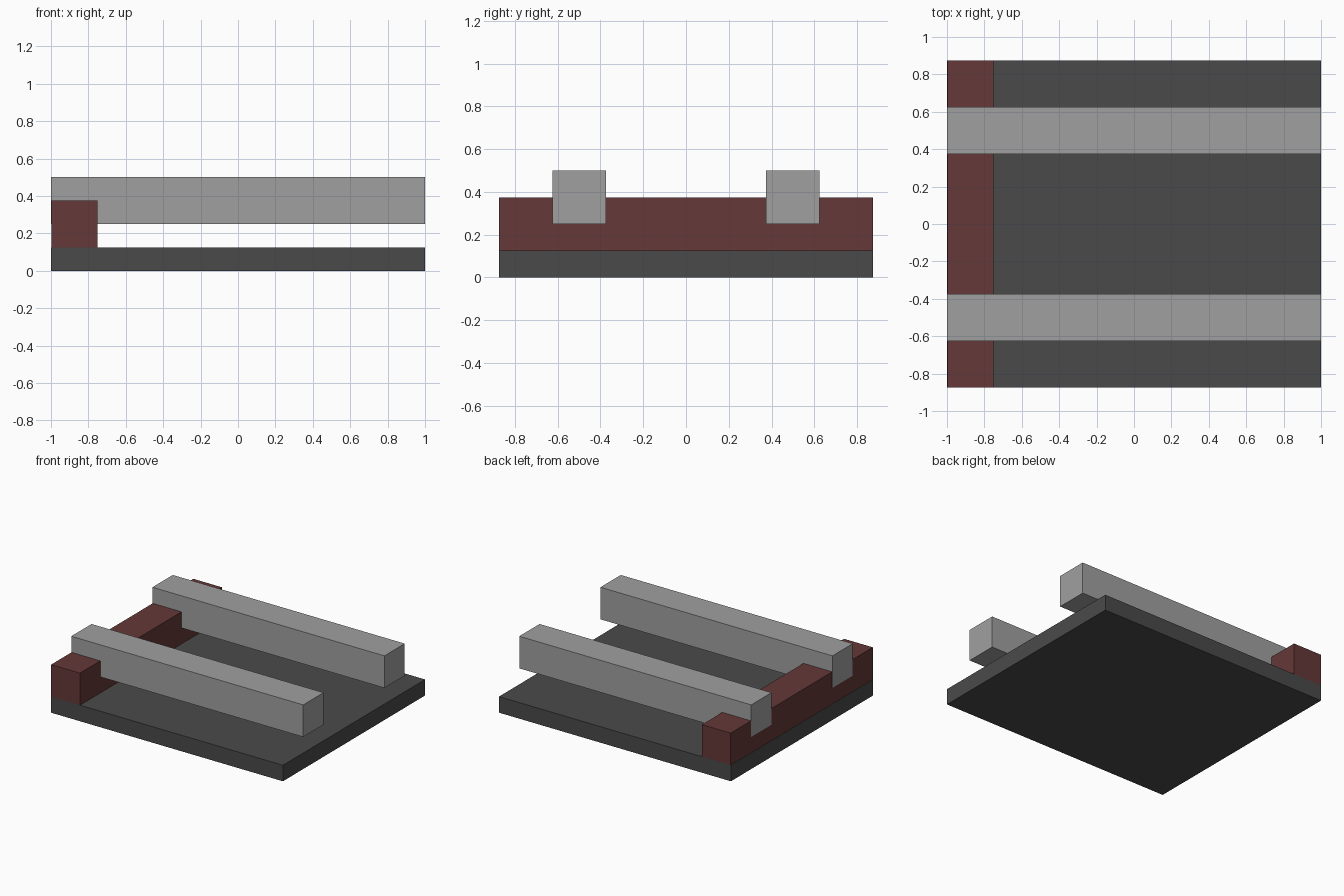
import bpy
import bmesh
from mathutils import Matrix

if "Cube" in bpy.data.objects:
    bpy.data.objects.remove(bpy.data.objects["Cube"])


def material(name, srgb):
    lin = [((c / 255 + 0.055) / 1.055) ** 2.4 for c in srgb]
    m = bpy.data.materials.new(name)
    m.diffuse_color = (*lin, 1)
    m.use_nodes = True
    m.node_tree.nodes["Principled BSDF"].inputs["Base Color"].default_value = m.diffuse_color
    return m


def box(name, lo, hi, mat):
    size = [b - a for a, b in zip(lo, hi)]
    mid = [(a + b) / 2 for a, b in zip(lo, hi)]
    bm = bmesh.new()
    bmesh.ops.create_cube(bm, size=1, matrix=Matrix.Translation(mid) @ Matrix.Diagonal((*size, 1)))
    mesh = bpy.data.meshes.new(name)
    bm.to_mesh(mesh)
    bm.free()
    mesh.materials.append(mat)
    obj = bpy.data.objects.new(name, mesh)
    bpy.context.collection.objects.link(obj)
    return obj


dark_grey = material("dark grey", (74, 74, 74))
brown = material("red brown", (101, 56, 56))
light_grey = material("light grey", (160, 160, 160))

# Flat slab underneath
box("base_plate", (-1, -0.875, 0), (1, 0.875, 0.125), dark_grey)

# Cross beam at the left end, set back a hair so the rail ends show cleanly
box("cross_beam", (-0.998, -0.875, 0.125), (-0.75, 0.875, 0.375), brown)

# Two long rails let into the beam
for name, y in (("front_rail", -0.5), ("back_rail", 0.5)):
    box(name, (-1, y - 0.125, 0.25), (1, y + 0.125, 0.5), light_grey)
